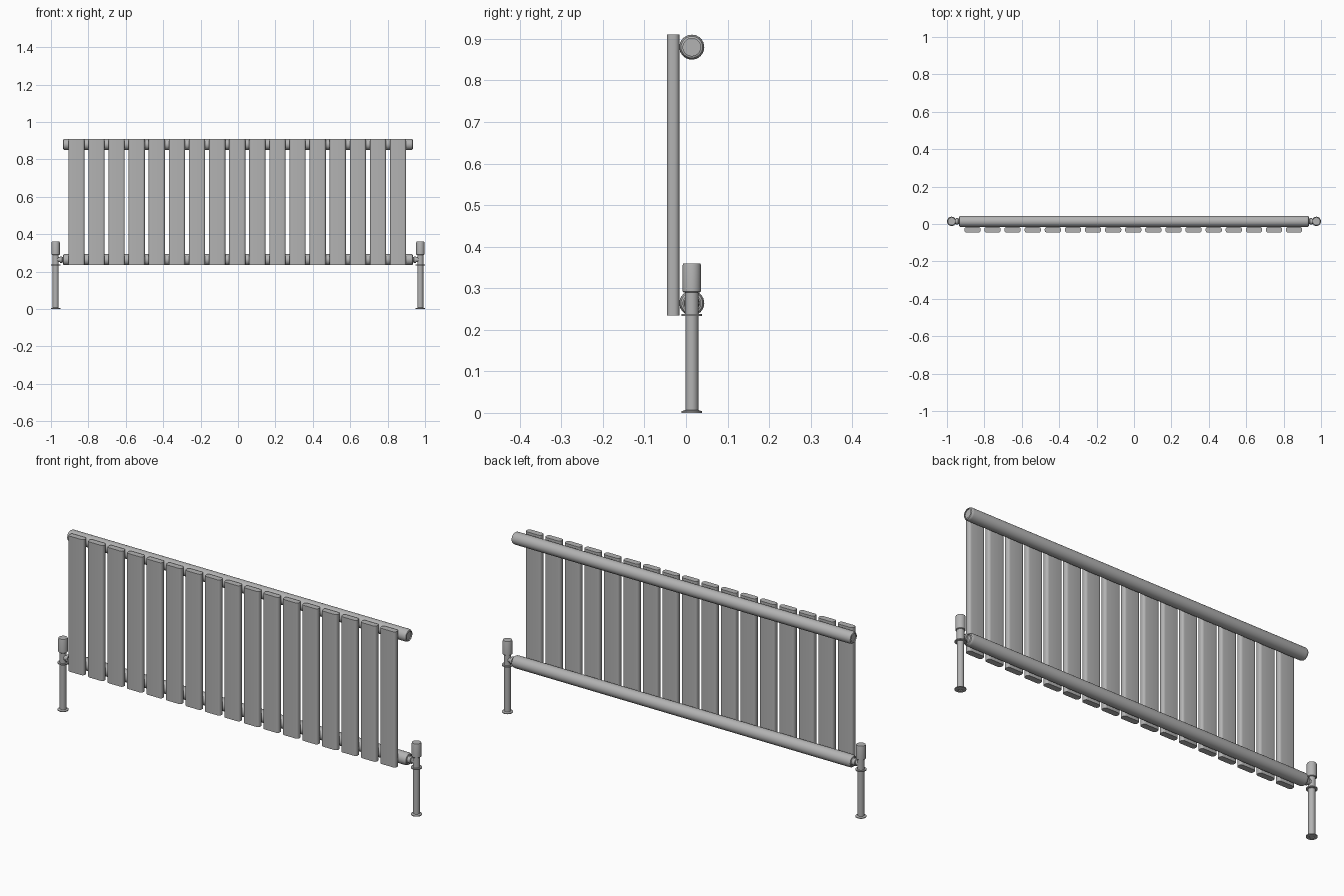
import bpy, bmesh, math
from mathutils import Matrix, Vector

cube = bpy.data.objects.get("Cube")
if cube:
    bpy.data.objects.remove(cube, do_unlink=True)

metal = bpy.data.materials.new("grey_metal")
metal.use_nodes = True
GREY = (0.45, 0.45, 0.45, 1)
metal.diffuse_color = GREY
metal.node_tree.nodes["Principled BSDF"].inputs["Base Color"].default_value = GREY

PIPE_Y = 0.014
LOW_Z, HIGH_Z = 0.264, 0.88


def finish(name, bm, angle=35):
    bmesh.ops.recalc_face_normals(bm, faces=bm.faces)
    mesh = bpy.data.meshes.new(name)
    bm.to_mesh(mesh)
    bm.free()
    mesh.materials.append(metal)
    obj = bpy.data.objects.new(name, mesh)
    bpy.context.scene.collection.objects.link(obj)
    bpy.ops.object.select_all(action="DESELECT")
    obj.select_set(True)
    bpy.context.view_layer.objects.active = obj
    bpy.ops.object.shade_smooth_by_angle(angle=math.radians(angle))
    return obj


def lathe(name, profile, origin, axis="Z", sides=32):
    """Spin (radius, distance) points around an axis through origin."""
    bm = bmesh.new()
    rings = []
    for r, d in profile:
        rings.append([bm.verts.new((r * math.cos(2 * math.pi * i / sides),
                                    r * math.sin(2 * math.pi * i / sides), d))
                      for i in range(sides)])
    for a, b in zip(rings, rings[1:]):
        for i in range(sides):
            j = (i + 1) % sides
            bm.faces.new((a[i], a[j], b[j], b[i]))
    bm.faces.new(rings[0])
    bm.faces.new(rings[-1])
    direction = {"Z": (0, 0, 1), "X": (1, 0, 0), "-X": (-1, 0, 0)}[axis]
    turn = Vector((0, 0, 1)).rotation_difference(Vector(direction)).to_matrix().to_4x4()
    bm.transform(Matrix.Translation(origin) @ turn)
    return finish(name, bm)


def panel(name, x, width=0.087, depth=0.03, bottom=0.234, top=0.91):
    """Flat tube with rounded upright edges."""
    bm = bmesh.new()
    size = Matrix.Diagonal((width, depth, top - bottom, 1))
    place = Matrix.Translation((x, -0.031, (bottom + top) / 2))
    bmesh.ops.create_cube(bm, size=1, matrix=place @ size)
    upright = [e for e in bm.edges
               if abs(e.verts[0].co.z - e.verts[1].co.z) > 0.1]
    bmesh.ops.bevel(bm, geom=upright, offset=0.012, segments=5,
                    profile=0.5, affect="EDGES")
    return finish(name, bm)


# Row of flat upright panels
COUNT, PITCH = 17, 0.1075
for i in range(COUNT):
    panel(f"panel_{i + 1}", (i - (COUNT - 1) / 2) * PITCH - 0.004)

# Upper and lower header pipes with rounded, plugged ends
end = [(0.03, 0.922), (0.029, 0.929), (0.026, 0.934), (0.021, 0.936),
       (0.021, 0.931)]
header = [(r, -d) for r, d in reversed(end)] + end
for name, z in (("upper_header", HIGH_Z), ("lower_header", LOW_Z)):
    lathe(name, header, (0, PIPE_Y, z), "X")

# Valve, floor pipe and coupling at each end
post = [(0.011, 0.003), (0.011, 0), (0.025, 0), (0.025, 0.004), (0.0155, 0.007),
        (0.0155, 0.233), (0.025, 0.233), (0.025, 0.238), (0.0165, 0.238),
        (0.0165, 0.292)]
cap = [(0.02, 0.29), (0.022, 0.292), (0.022, 0.355), (0.0205, 0.36)]
coupling = [(0.013, 0), (0.013, 0.022), (0.018, 0.024), (0.018, 0.034),
            (0.014, 0.036), (0.02, 0.046)]
for side, sign, axis in (("left", 1, "-X"), ("right", -1, "X")):
    x = sign * 0.975
    lathe(f"{side}_floor_pipe", post, (x, PIPE_Y, 0))
    lathe(f"{side}_valve_cap", cap, (x, PIPE_Y, 0))
    lathe(f"{side}_coupling", coupling, (x, PIPE_Y, LOW_Z), axis)
